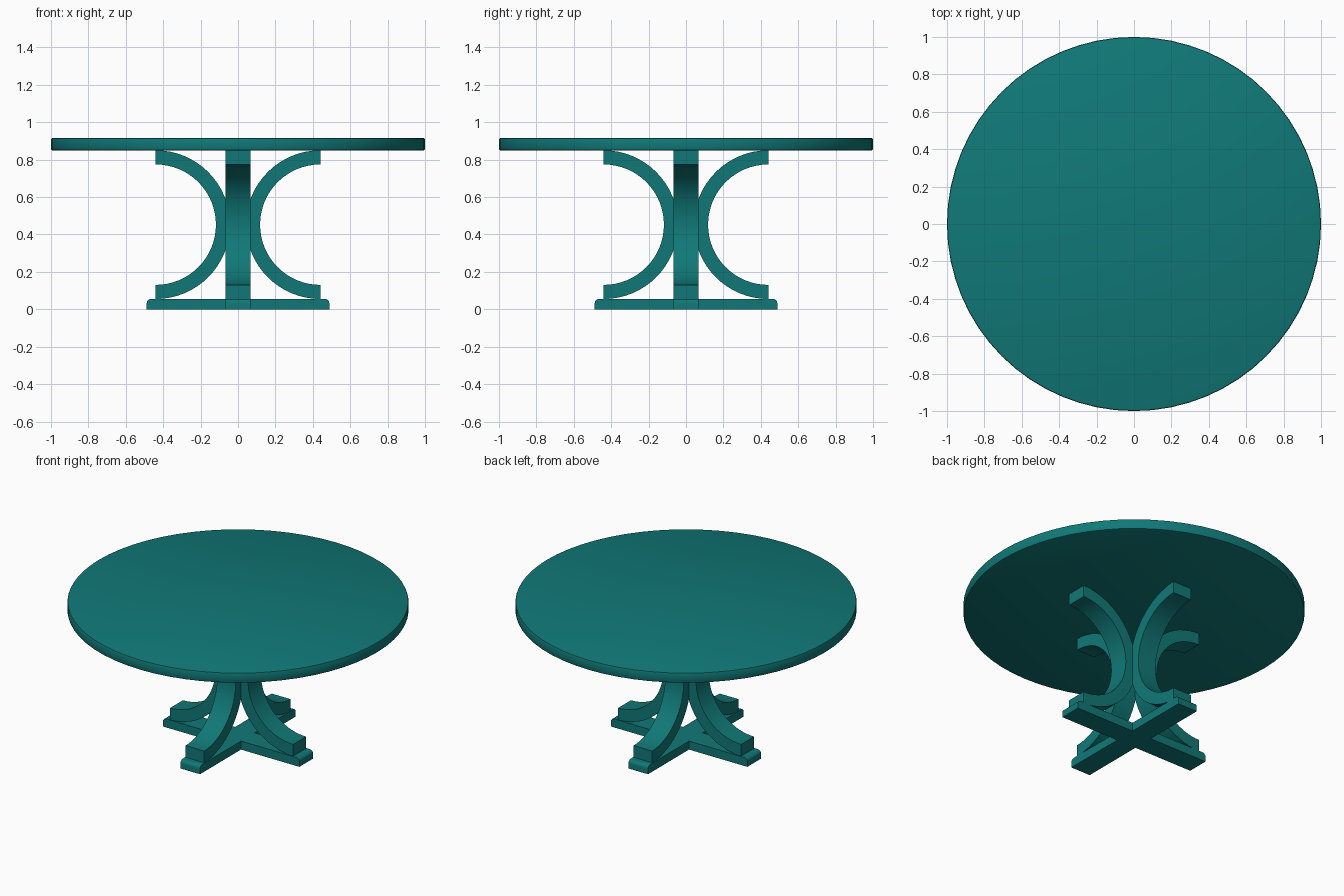
import bpy, bmesh, math
from mathutils import Matrix, Vector

if "Cube" in bpy.data.objects:
    bpy.data.objects.remove(bpy.data.objects["Cube"])

teal = bpy.data.materials.new("teal paint")
teal.diffuse_color = (0.005, 0.19, 0.185, 1)
teal.use_nodes = True
teal.node_tree.nodes["Principled BSDF"].inputs["Base Color"].default_value = teal.diffuse_color


def finish(name, bm, smooth=True):
    bmesh.ops.recalc_face_normals(bm, faces=bm.faces)
    me = bpy.data.meshes.new(name)
    bm.to_mesh(me)
    bm.free()
    me.materials.append(teal)
    ob = bpy.data.objects.new(name, me)
    bpy.context.collection.objects.link(ob)
    if smooth:
        bpy.ops.object.select_all(action='DESELECT')
        bpy.context.view_layer.objects.active = ob
        ob.select_set(True)
        bpy.ops.object.shade_smooth_by_angle(angle=math.radians(35))
    return ob


def extrude_profile(name, pts, half_width, angle):
    """Extrude an x/z outline across y, then turn it about z."""
    bm = bmesh.new()
    front = [bm.verts.new((x, -half_width, z)) for x, z in pts]
    back = [bm.verts.new((x, half_width, z)) for x, z in pts]
    bm.faces.new(front)
    bm.faces.new(back[::-1])
    n = len(pts)
    for i in range(n):
        j = (i + 1) % n
        bm.faces.new((front[i], front[j], back[j], back[i]))
    bm.transform(Matrix.Rotation(angle, 4, 'Z'))
    return finish(name, bm)


# Round table top with softened rims
bm = bmesh.new()
bmesh.ops.create_cone(bm, cap_ends=True, segments=64, radius1=1, radius2=1, depth=0.067,
                      matrix=Matrix.Translation((0, 0, 0.8825)))
rims = [e for e in bm.edges if abs(e.verts[0].co.z - e.verts[1].co.z) < 1e-4]
bmesh.ops.bevel(bm, geom=rims, offset=0.009, segments=2, profile=0.5, affect='EDGES')
finish("table_top", bm)

# Four half-ring legs, open side facing outward
CX, CZ, R_OUT, R_IN, STEPS = 0.44, 0.4525, 0.3975, 0.322, 32
angles = [math.pi / 2 + math.pi * i / STEPS for i in range(STEPS + 1)]
leg = [(CX + R_OUT * math.cos(a), CZ + R_OUT * math.sin(a)) for a in angles]
leg += [(CX + R_IN * math.cos(a), CZ + R_IN * math.sin(a)) for a in reversed(angles)]
for k in range(4):
    extrude_profile(f"curved_leg_{k + 1}", leg, 0.066, k * math.pi / 2)

# Crossed foot: one full bar and two half bars, top end edges rounded
L, H, R = 0.488, 0.055, 0.022
corner = [(L - R + R * math.cos(t), H - R + R * math.sin(t))
          for t in [math.pi / 2 * i / 5 for i in range(6)]]
full = [(L, 0)] + corner + [(-x, z) for x, z in reversed(corner)] + [(-L, 0)]
half = [(0.07, 0), (L, 0)] + corner + [(0.07, H)]
extrude_profile("foot_bar", full, 0.07, 0)
for k in (1, 3):
    extrude_profile(f"foot_half_bar_{k}", half, 0.07, k * math.pi / 2)
